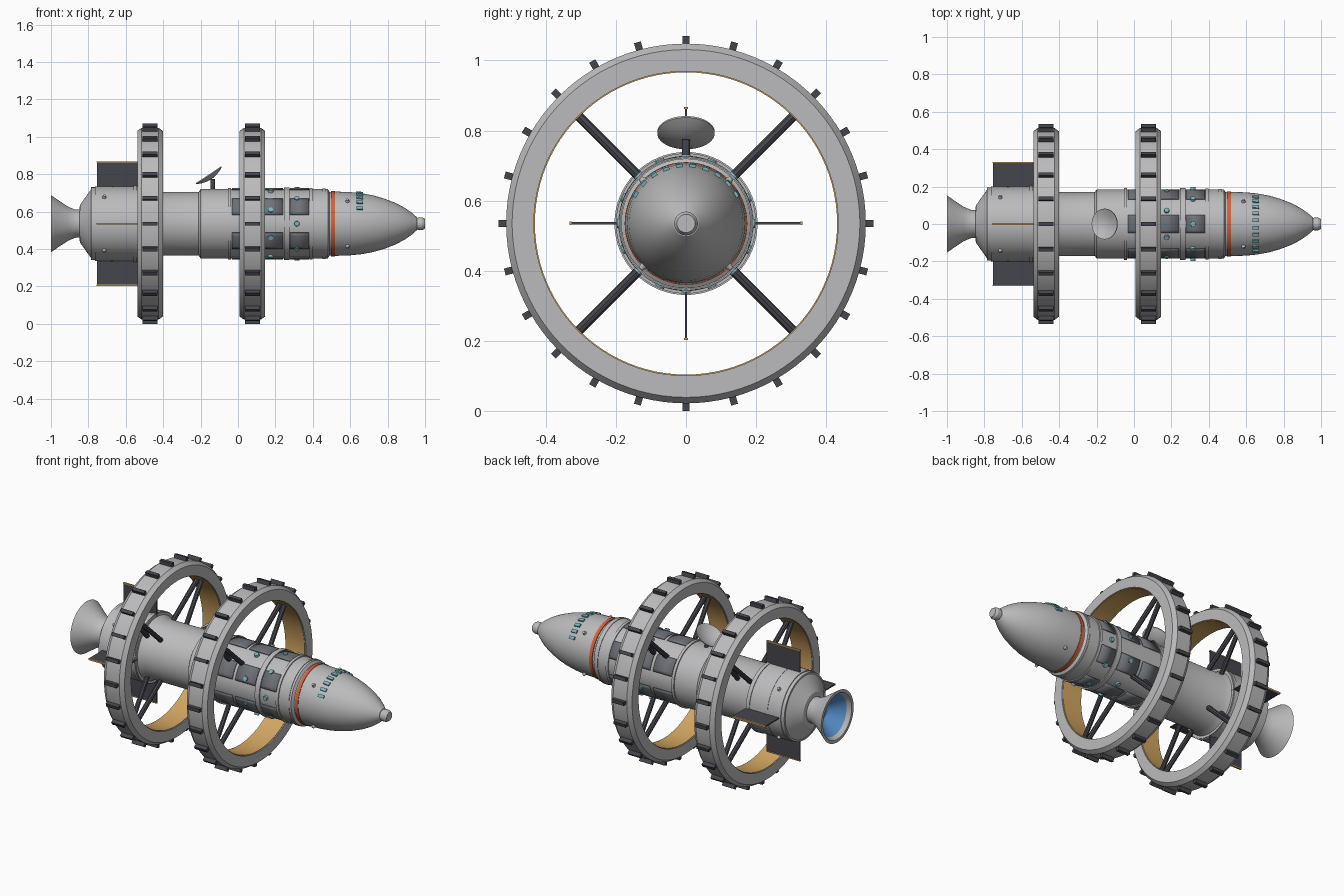
import bpy, bmesh, math
from mathutils import Matrix, Vector

cube = bpy.data.objects.get("Cube")
if cube:
    bpy.data.objects.remove(cube, do_unlink=True)

AXIS = 0.535   # height of the long axis


def material(name, *rgb):
    m = bpy.data.materials.new(name)
    m.use_nodes = True
    m.diffuse_color = (*rgb, 1)
    m.node_tree.nodes["Principled BSDF"].inputs["Base Color"].default_value = (*rgb, 1)
    return m


HULL = material("hull grey", 0.5, 0.5, 0.51)
DARK = material("dark metal", 0.06, 0.06, 0.075)
PANEL = material("panel grey", 0.16, 0.17, 0.19)
GOLD = material("gold", 0.65, 0.38, 0.12)
ORANGE = material("orange red", 0.65, 0.12, 0.04)
CYAN = material("window cyan", 0.2, 0.47, 0.53)
BLUE = material("engine blue", 0.1, 0.3, 0.65)


def finish(name, bm, mat, smooth=False):
    bmesh.ops.recalc_face_normals(bm, faces=bm.faces)
    me = bpy.data.meshes.new(name)
    bm.to_mesh(me)
    bm.free()
    me.materials.append(mat)
    ob = bpy.data.objects.new(name, me)
    bpy.context.collection.objects.link(ob)
    if smooth:
        bpy.ops.object.select_all(action="DESELECT")
        ob.select_set(True)
        bpy.context.view_layer.objects.active = ob
        bpy.ops.object.shade_smooth_by_angle(angle=math.radians(25))
    return ob


def lathe(name, profile, mat, closed=False, steps=64, place=None):
    """Spin (x, radius) points around the long axis."""
    bm = bmesh.new()
    vs = [bm.verts.new((x, 0, r)) for x, r in profile]
    es = [bm.edges.new(p) for p in zip(vs, vs[1:])]
    if closed:
        es.append(bm.edges.new((vs[-1], vs[0])))
    bmesh.ops.spin(bm, geom=vs + es, cent=(0, 0, 0), axis=(1, 0, 0),
                   angle=math.tau, steps=steps, use_duplicate=False)
    bmesh.ops.remove_doubles(bm, verts=bm.verts, dist=1e-5)
    bm.transform(place or Matrix.Translation((0, 0, AXIS)))
    return finish(name, bm, mat, True)


def around(angle, x=0, r=0):
    """Frame on the hull: local z points outward, angle measured from the top."""
    return (Matrix.Translation((0, 0, AXIS)) @ Matrix.Rotation(math.radians(angle), 4, "X")
            @ Matrix.Translation((x, 0, r)))


def boxes(name, size, frames, mat):
    bm = bmesh.new()
    for f in frames:
        bmesh.ops.create_cube(bm, size=1, matrix=f @ Matrix.Diagonal((*size, 1)))
    return finish(name, bm, mat)


def rod(bm, a, b, r, r2=None, sides=8):
    a, b = Vector(a), Vector(b)
    rot = (b - a).to_track_quat("Z", "Y").to_matrix().to_4x4()
    bmesh.ops.create_cone(bm, cap_ends=True, segments=sides, radius1=r,
                          radius2=r if r2 is None else r2, depth=(b - a).length,
                          matrix=Matrix.Translation((a + b) / 2) @ rot)


# Hull with stepped sections
lathe("hull", [(-.86, 0), (-.845, .1), (-.785, .185), (-.785, .195), (-.765, .195),
               (-.765, .2), (-.535, .2), (-.535, .185), (-.5, .17), (-.21, .17),
               (-.2, .185), (.48, .185), (.49, .17), (.52, .17), (.52, 0)], HULL)
for i, (x, w, r) in enumerate([(-.675, .006, .202), (-.55, .02, .204), (-.045, .016, .192),
                               (.26, .03, .193), (.39, .016, .191), (.46, .014, .188)]):
    lathe(f"hull_band_{i + 1}", [(x - w / 2, .16), (x - w / 2, r), (x + w / 2, r),
                                 (x + w / 2, .16)], HULL, True)
lathe("orange_band", [(.498, .16), (.498, .175), (.518, .175), (.518, .16)], ORANGE, True)

# Nose and tip
lathe("nose", [(.518, .172), (.6, .169), (.66, .163), (.72, .152), (.78, .135), (.84, .112),
               (.89, .086), (.93, .058), (.955, .036), (.965, 0)], HULL)
lathe("nose_tip", [(.95, 0), (.95, .026), (.962, .034), (.985, .034), (1, .026), (1, 0)], HULL, steps=24)

# Engine bell and glowing inside
lathe("engine_bell", [(-.84, .075), (-.87, .075), (-.91, .092), (-.96, .125), (-1, .153),
                      (-1, .135), (-.95, .105)], HULL)
lathe("engine_glow", [(-.993, .134), (-.95, .1), (-.9, .05), (-.89, 0)], BLUE)

# Fins with gold edges
fins = [around(a, -.645, .255) for a in range(0, 360, 90)]
boxes("fins", (.22, .007, .145), fins, DARK)
boxes("fin_edges", (.222, .01, .006), [around(a, -.645, .329) for a in range(0, 360, 90)], GOLD)

# Two habitat wheels
for label, cx in (("rear", -.47), ("front", .077)):
    lathe(label + "_wheel", [(cx - .068, .434), (cx - .068, .496), (cx - .045, .513),
                             (cx + .045, .513), (cx + .068, .496), (cx + .068, .434)],
          HULL, True, 96)
    lathe(label + "_wheel_lining", [(cx - .062, .431), (cx + .062, .431),
                                    (cx + .062, .438), (cx - .062, .438)], GOLD, True, 96)
    boxes(label + "_wheel_blocks", (.08, .02, .035),
          [around(a, cx, .5175) for a in range(0, 360, 15)], DARK)
    bm = bmesh.new()
    for a in range(45, 360, 90):
        for side in (-1, 1):
            rod(bm, around(a) @ Vector((cx + side * .045, 0, .165)),
                around(a) @ Vector((cx + side * .014, 0, .434)), .014)
    finish(label + "_wheel_spokes", bm, DARK, True)

# Curved hull panels, six per row
for row, (x0, x1) in enumerate([(-.033, .09), (.11, .24), (.278, .38)]):
    bm = bmesh.new()
    for mid in range(0, 360, 60):
        grid = [[bm.verts.new(around(mid + t, x, .1885) @ Vector()) for x in (x0, x1)]
                for t in range(-15, 16, 5)]
        for p, q in zip(grid, grid[1:]):
            bm.faces.new((p[0], p[1], q[1], q[0]))
    ob = finish(f"panel_row_{row + 1}", bm, PANEL, True)
    thick = ob.modifiers.new("thickness", "SOLIDIFY")
    thick.thickness = .006
    thick.offset = 0

# Round portholes, staggered between rows
bm = bmesh.new()
for x, start in ((.175, 22.5), (.315, 0)):
    for k in range(8):
        f = around(start + 45 * k, x)
        rod(bm, f @ Vector((0, 0, .18)), f @ Vector((0, 0, .197)), .015, .013, 12)
finish("portholes", bm, CYAN)

# Cockpit windows over the top of the nose
boxes("cockpit_windows", (.036, .018, .02),
      [around(-60 + k * 120 / 9, .65, .162) @ Matrix.Rotation(.12, 4, "Y") for k in range(10)], CYAN)

# Small thrusters fore and aft
bm = bmesh.new()
for x, r in ((-.715, .2), (.585, .169)):
    for a in range(45, 360, 90):
        f = around(a, x, r)
        rod(bm, f @ Vector((0, 0, -.01)), f @ Vector((0, 0, .014)), .014, .007, 12)
finish("thrusters", bm, HULL)

# Dish antenna on a post
bm = bmesh.new()
rod(bm, (-.135, 0, .71), (-.135, 0, .775), .011, sides=12)
finish("dish_post", bm, DARK, True)
tilt = Matrix.Translation((-.142, 0, .772)) @ Matrix.Rotation(math.radians(-124), 4, "Y")
tilt = Matrix.Translation((-.142, 0, .772)) @ Vector((-.55, 0, .83)).to_track_quat("X", "Z").to_matrix().to_4x4()
lathe("dish", [(0, 0), (.004, .03), (.013, .06), (.024, .082), (.029, .082),
               (.018, .058), (.009, .03), (.006, 0)], HULL, steps=40, place=tilt)
